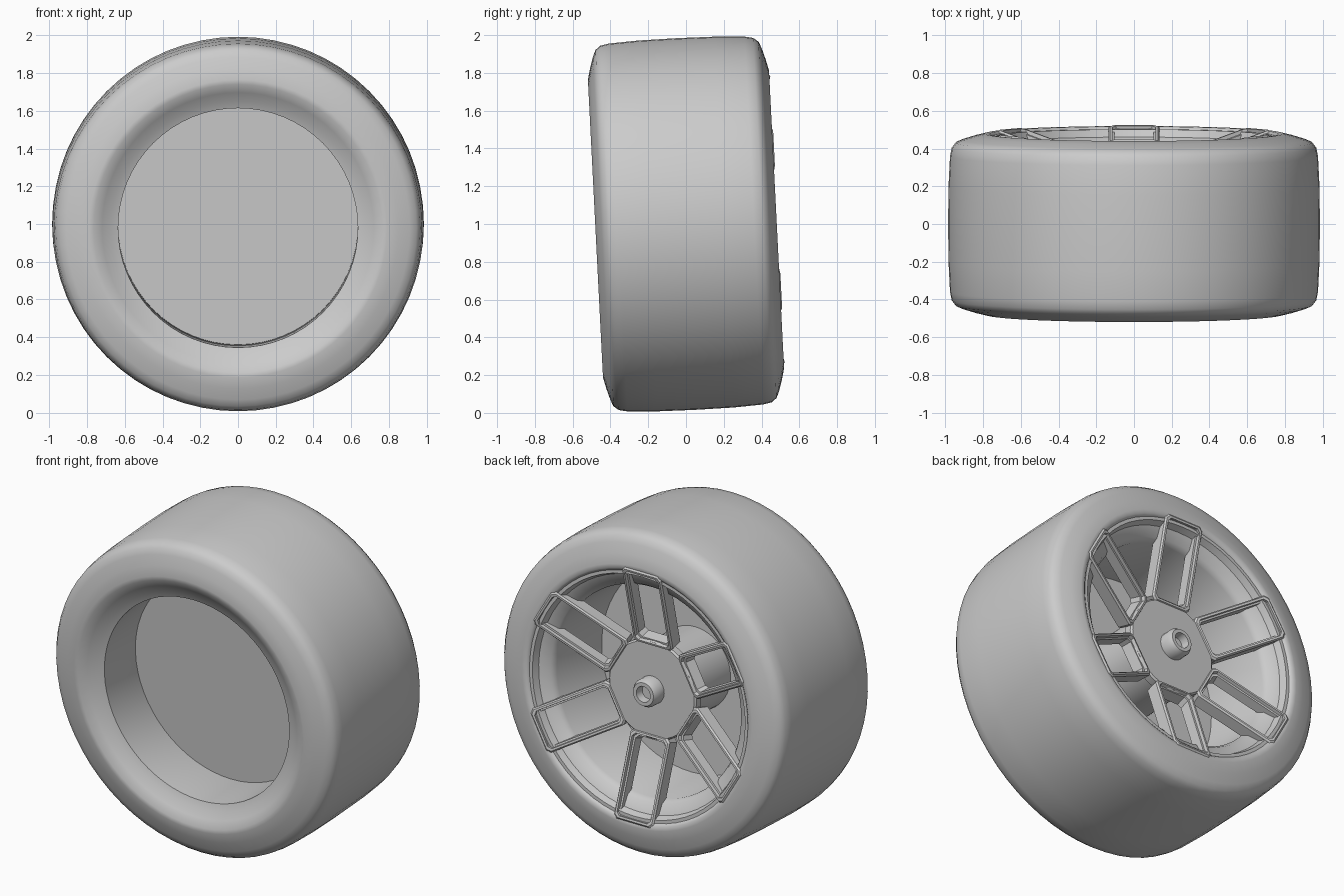
import bpy, bmesh
from math import cos, sin, pi, radians, hypot
from mathutils import Matrix, Vector

if "Cube" in bpy.data.objects:
    bpy.data.objects.remove(bpy.data.objects["Cube"])

grey = bpy.data.materials.new("plain_grey")
grey.use_nodes = True
GREY = (0.6, 0.6, 0.6, 1)
grey.diffuse_color = GREY
grey.node_tree.nodes["Principled BSDF"].inputs["Base Color"].default_value = GREY

# Whole wheel leans slightly towards the front
LEAN = Matrix.Translation((0, 0, 1)) @ Matrix.Rotation(radians(2.9), 4, 'X')


def finish(bm, name, angle=35, place=Matrix()):
    bmesh.ops.remove_doubles(bm, verts=bm.verts, dist=1e-5)
    bmesh.ops.recalc_face_normals(bm, faces=bm.faces)
    mesh = bpy.data.meshes.new(name)
    bm.to_mesh(mesh)
    bm.free()
    mesh.materials.append(grey)
    ob = bpy.data.objects.new(name, mesh)
    bpy.context.collection.objects.link(ob)
    ob.matrix_world = LEAN @ place
    bpy.ops.object.select_all(action='DESELECT')
    ob.select_set(True)
    bpy.context.view_layer.objects.active = ob
    bpy.ops.object.shade_smooth_by_angle(angle=radians(angle))
    return ob


def bridge(bm, rings, closed):
    """Join successive point rings with quads."""
    loops = [[bm.verts.new(p) for p in ring] for ring in rings]
    pairs = list(zip(loops, loops[1:]))
    if closed:
        pairs.append((loops[-1], loops[0]))
    for a, b in pairs:
        n = len(a)
        for i in range(n):
            j = (i + 1) % n
            bm.faces.new((a[i], a[j], b[j], b[i]))
    return loops


def lathe(name, profile, segs=48, closed=True, angle=35):
    """Turn (radius, y) points about the y axis; open profiles get end caps."""
    bm = bmesh.new()
    rings = [[(r * cos(2 * pi * i / segs), y, r * sin(2 * pi * i / segs))
              for i in range(segs)] for r, y in profile]
    loops = bridge(bm, rings, closed)
    if not closed:
        bm.faces.new(loops[0])
        bm.faces.new(loops[-1])
    return finish(bm, name, angle)


# Tyre: crowned tread, round shoulders, bulging sidewalls
half = [(0.985, 0.0), (0.983, 0.2), (0.975, 0.36), (0.966, 0.405), (0.945, 0.432),
        (0.91, 0.447), (0.85, 0.465), (0.79, 0.48), (0.765, 0.478)]
front = [(r, -y) for r, y in half[:0:-1]]
lathe("tyre", [(0.635, -0.405), (0.675, -0.42), (0.72, -0.45)] + front + half
      + [(0.75, 0.465), (0.74, 0.4)], segs=64, angle=50)

# Rim barrel with flared back lip
lathe("rim", [(0.635, -0.405), (0.635, 0.36), (0.655, 0.395), (0.715, 0.425), (0.73, 0.465),
              (0.75, 0.465), (0.75, 0.38), (0.66, 0.33), (0.66, -0.405)], segs=64)

# Closing disc inside the barrel
lathe("inner_disc", [(0.64, -0.1), (0.64, -0.08)], segs=64, closed=False)

# Hub drum, hub plate and hollow centre nut
lathe("hub_drum", [(0.25, -0.09), (0.25, 0.31)], closed=False)
lathe("hub_plate", [(0.3, 0.28), (0.3, 0.325), (0.29, 0.335)], closed=False)
lathe("centre_nut", [(0.085, 0.32), (0.085, 0.395), (0.07, 0.42), (0.048, 0.42),
                     (0.042, 0.37)], segs=24, closed=False)


def rounded_rect(w, h, c, depth):
    """Rectangle outline with cut corners, w across and h along the spoke."""
    pts = []
    for sx, sz in ((1, 1), (-1, 1), (-1, -1), (1, -1)):
        pair = [(sx * w, depth, sz * (h - c)), (sx * (w - c), depth, sz * h)]
        pts += pair if sx * sz > 0 else pair[::-1]
    return pts


# Spokes: six open rectangular frames sloping outwards from the hub
IN, OUT = Vector((0, 0.34, 0.265)), Vector((0, 0.488, 0.765))
mid, run = (IN + OUT) / 2, OUT - IN
W, H = 0.135, run.length / 2
steps = [(0, -0.085), (0, -0.01), (0.008, 0), (0.02, 0), (0.022, -0.02),
         (0.032, -0.022), (0.034, -0.085)]
slope = Matrix.Rotation(-Vector((run.z, run.y)).angle_signed(Vector((1, 0))), 4, 'X')
# Ensure the frame's long axis follows the run from hub to rim
if (slope @ Vector((0, 0, 1))).dot(run.normalized()) < 0.999:
    slope.invert()
for k in range(6):
    bm = bmesh.new()
    bridge(bm, [rounded_rect(W - d, H - d, 0.02, y) for d, y in steps], True)
    place = Matrix.Rotation(k * pi / 3, 4, 'Y') @ Matrix.Translation(mid) @ slope
    finish(bm, f"spoke_frame_{k + 1}", 30, place)
